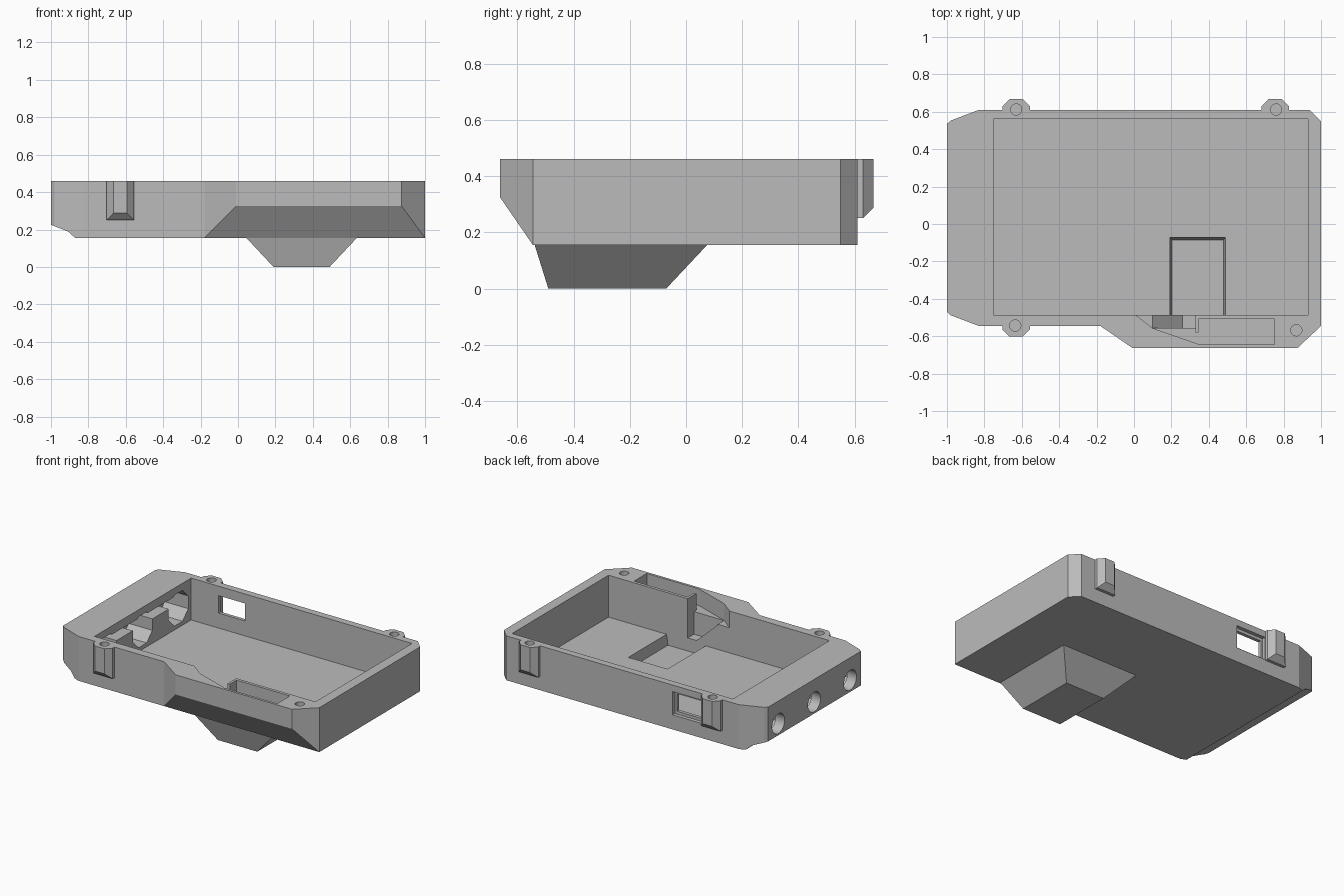
import bpy
import bmesh
import math
from mathutils import Vector

if "Cube" in bpy.data.objects:
    bpy.data.objects.remove(bpy.data.objects["Cube"])

TOP, BASE, FLOOR = 0.46, 0.155, 0.172
OVER = TOP + 0.05

grey = bpy.data.materials.new("grey plastic")
grey.use_nodes = True
colour = (0.5, 0.5, 0.5, 1)
grey.diffuse_color = colour
grey.node_tree.nodes["Principled BSDF"].inputs["Base Color"].default_value = colour


def make(name, bm):
    bmesh.ops.recalc_face_normals(bm, faces=bm.faces)
    mesh = bpy.data.meshes.new(name)
    bm.to_mesh(mesh)
    bm.free()
    mesh.materials.append(grey)
    ob = bpy.data.objects.new(name, mesh)
    bpy.context.collection.objects.link(ob)
    return ob


def prism(name, points, offset):
    """Extrude a closed outline of 3D points along an offset."""
    bm = bmesh.new()
    face = bm.faces.new([bm.verts.new(p) for p in points])
    new = bmesh.ops.extrude_face_region(bm, geom=[face], use_keep_orig=True)["geom"]
    moved = [g for g in new if isinstance(g, bmesh.types.BMVert)]
    bmesh.ops.translate(bm, verts=moved, vec=Vector(offset))
    return make(name, bm)


def plan(name, outline, z0, z1):
    return prism(name, [(x, y, z0) for x, y in outline], (0, 0, z1 - z0))


def box(name, x0, x1, y0, y1, z0, z1):
    return plan(name, [(x0, y0), (x1, y0), (x1, y1), (x0, y1)], z0, z1)


def hull(name, points):
    bm = bmesh.new()
    for p in points:
        bm.verts.new(p)
    bmesh.ops.convex_hull(bm, input=bm.verts)
    return make(name, bm)


def rect(x0, x1, y0, y1, z):
    return [(x, y, z) for x in (x0, x1) for y in (y0, y1)]


def drum(name, centre, r, depth, sides, axis="Z"):
    """Cylinder that runs from its centre point along +axis."""
    ring = []
    for i in range(sides):
        a = 2 * math.pi * (i + 0.5) / sides
        u, v = r * math.cos(a), r * math.sin(a)
        ring.append(Vector(centre) + Vector((u, v, 0) if axis == "Z" else (0, u, v)))
    return prism(name, ring, (0, 0, depth) if axis == "Z" else (depth, 0, 0))


def combine(ob, other, operation):
    mod = ob.modifiers.new(operation, "BOOLEAN")
    mod.object, mod.operation, mod.solver = other, operation, "EXACT"
    bpy.context.view_layer.update()
    graph = bpy.context.evaluated_depsgraph_get()
    mesh = bpy.data.meshes.new_from_object(ob.evaluated_get(graph))
    ob.modifiers.clear()
    ob.data = mesh
    bpy.data.objects.remove(other)


# Main shell with clipped corners
tray = plan("tray", [(-1, -0.47), (-0.98, -0.488), (-0.83, -0.545), (1, -0.545),
                     (1, 0.55), (0.94, 0.61), (-0.83, 0.61), (-0.98, 0.553),
                     (-1, 0.535)], BASE, TOP)

# Sloped underside along the right end
combine(tray, prism("end_bevel", [(-1.1, -1, 0.262), (-1, -1, 0.225), (-0.91, -1, 0.19),
                                  (-0.87, -1, BASE), (-0.87, -1, 0.1), (-1.1, -1, 0.1)],
                    (0, 2, 0)), "DIFFERENCE")

# Front bulge with sloped belly
bulge = []
for y, z, x0, x1 in ((-0.5, TOP, -0.18, 1), (-0.545, TOP, -0.18, 1),
                     (-0.5, BASE, -0.18, 1), (-0.545, BASE, -0.18, 1),
                     (-0.662, TOP, -0.01, 0.875), (-0.662, 0.325, -0.01, 0.875)):
    bulge += [(x0, y, z), (x1, y, z)]
combine(tray, hull("front_bulge", bulge), "UNION")

# Tapered foot under the floor
combine(tray, hull("foot", rect(0.04, 0.64, -0.54, 0.08, BASE + 0.005)
                   + rect(0.19, 0.49, -0.49, -0.07, 0)), "UNION")

# Screw posts on the long walls, bevelled at the lower end
for x, y, side in ((-0.63, 0.61, 1), (0.755, 0.61, 1), (-0.63, -0.545, -1)):
    near, mid, far = y - side * 0.03, y + side * 0.02, y + side * 0.057
    points = []
    for z, tip in ((TOP, TOP), (0.25, 0.288)):
        for s in (-1, 1):
            points += [(x + s * 0.073, near, z), (x + s * 0.073, mid, z),
                       (x + s * 0.036, far, tip)]
    combine(tray, hull("screw_post", points), "UNION")

# Main compartment
combine(tray, box("compartment", -0.75, 0.93, -0.487, 0.562, FLOOR, OVER), "DIFFERENCE")

# Sunken pocket in the floor above the foot
combine(tray, hull("pocket", rect(0.188, 0.492, -0.487, -0.068, FLOOR + 0.02)
                   + rect(0.204, 0.478, -0.487, -0.086, 0.1)), "DIFFERENCE")

# Side cavity, its open notch and the chute down to the floor
combine(tray, box("side_cavity", 0.345, 0.75, -0.645, -0.508, 0.345, OVER), "DIFFERENCE")
combine(tray, plan("notch", [(0.01, -0.48), (0.01, -0.487), (0.10, -0.557), (0.35, -0.644),
                             (0.35, -0.58), (0.328, -0.58), (0.328, -0.48)],
                   0.345, OVER), "DIFFERENCE")
combine(tray, prism("chute", [(0.10, -0.555, 0.4), (0.10, -0.555, 0.34),
                              (0.26, -0.555, 0.19), (0.328, -0.555, 0.19),
                              (0.328, -0.555, 0.4)], (0, 0.08, 0)), "DIFFERENCE")

# Round ports through the end wall with octagonal recesses inside
for y in (-0.355, 0.035, 0.425):
    combine(tray, drum("recess", (-0.93, y, 0.305), 0.115, 0.2, 8, "X"), "DIFFERENCE")
    combine(tray, drum("port", (-1.1, y, 0.305), 0.068, 0.3, 32, "X"), "DIFFERENCE")
combine(tray, box("wire_channel", -0.84, -0.7, -0.355, 0.425, 0.34, 0.4), "DIFFERENCE")

# Window in the back wall with a flared outer frame
combine(tray, box("window", -0.54, -0.34, 0.5, 0.7, 0.275, 0.395), "DIFFERENCE")
combine(tray, hull("window_flare", rect(-0.555, -0.325, 0.585, 0.63, 0.255)
                   + rect(-0.555, -0.325, 0.585, 0.63, 0.415)), "DIFFERENCE")

# Screw holes
for x, y in ((-0.63, 0.612), (0.76, 0.612), (-0.635, -0.543), (0.868, -0.568)):
    combine(tray, drum("screw_hole", (x, y, 0.36), 0.03, 0.2, 24), "DIFFERENCE")

# Flat shading and one colour on the finished shell
tray.data.materials.clear()
tray.data.materials.append(grey)
for poly in tray.data.polygons:
    poly.material_index = 0
    poly.use_smooth = False
